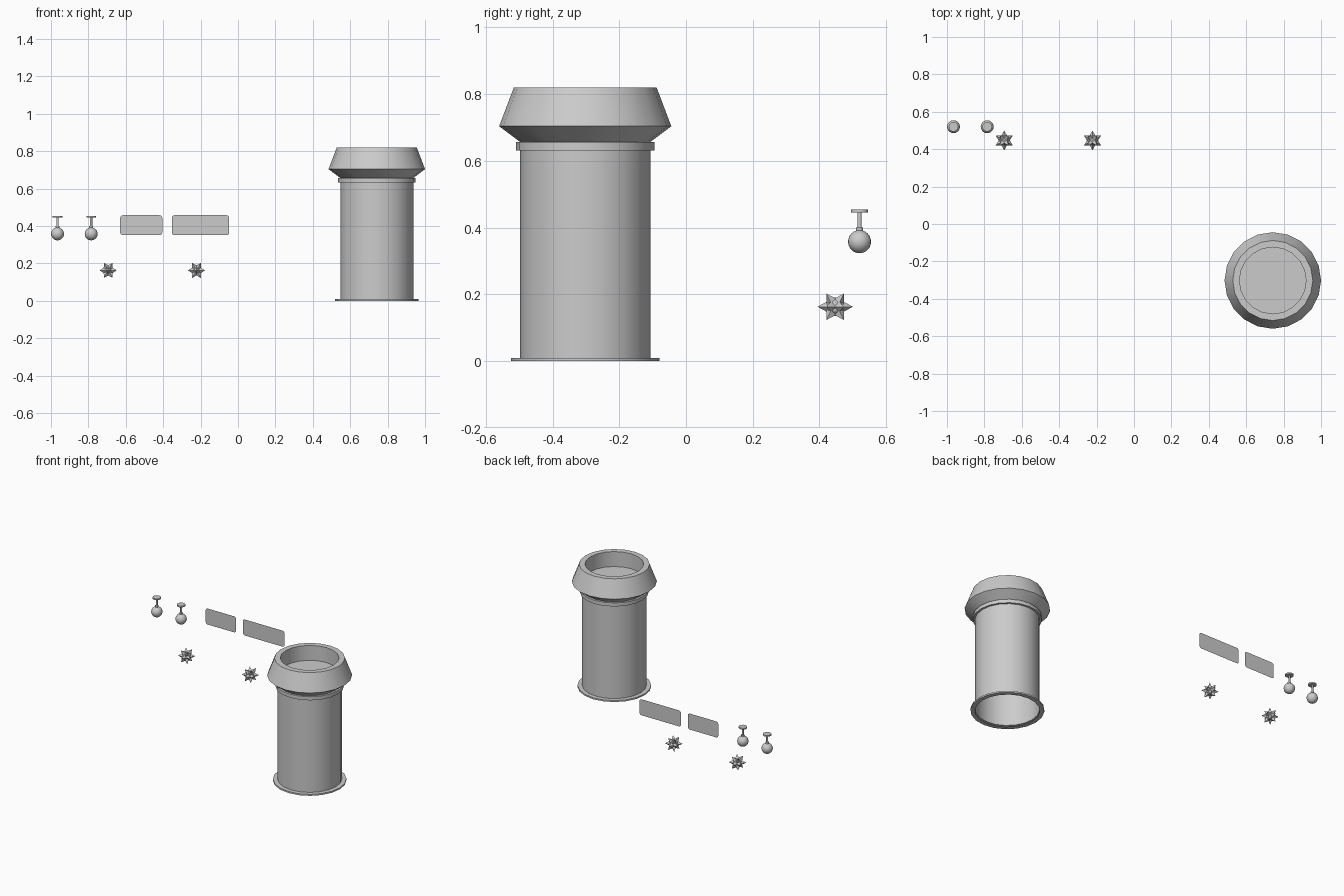
import bpy, bmesh, math
from mathutils import Vector

if "Cube" in bpy.data.objects:
    bpy.data.objects.remove(bpy.data.objects["Cube"])

grey = bpy.data.materials.new("light_grey")
grey.diffuse_color = (0.6, 0.6, 0.6, 1)
grey.use_nodes = True
grey.node_tree.nodes["Principled BSDF"].inputs["Base Color"].default_value = grey.diffuse_color


def finish(name, bm, loc, smooth=True):
    mesh = bpy.data.meshes.new(name)
    bm.to_mesh(mesh)
    bm.free()
    mesh.materials.append(grey)
    ob = bpy.data.objects.new(name, mesh)
    ob.location = loc
    bpy.context.collection.objects.link(ob)
    if smooth:
        bpy.ops.object.select_all(action='DESELECT')
        ob.select_set(True)
        bpy.context.view_layer.objects.active = ob
        bpy.ops.object.shade_smooth_by_angle(angle=math.radians(30))
    return ob


def lathe(name, profile, sides, loc):
    """Spin (radius, height) points, listed from bottom to top outside, around z."""
    bm = bmesh.new()
    rings = []
    for r, z in profile:
        if r == 0:
            rings.append([bm.verts.new((0, 0, z))] * sides)
        else:
            rings.append([bm.verts.new((r * math.cos(math.tau * i / sides),
                                        r * math.sin(math.tau * i / sides), z))
                          for i in range(sides)])
    for a, b in zip(rings, rings[1:]):
        for i in range(sides):
            j = (i + 1) % sides
            loop = list(dict.fromkeys((a[i], a[j], b[j], b[i])))
            bm.faces.new(loop)
    return finish(name, bm, loc)


# Hollow column: base flange, shaft, neck ring, flared head and recessed top
lathe("column", [(0.195, 0), (0.223, 0), (0.223, 0.01), (0.195, 0.01),
                 (0.195, 0.632), (0.208, 0.632), (0.208, 0.656), (0.194, 0.656),
                 (0.258, 0.704), (0.214, 0.82), (0.178, 0.82), (0.178, 0.72),
                 (0, 0.72)], 20, (0.742, -0.302, 0))

# Hanging lamps: ball, collar, stem and ceiling disc
ball = [(0.0345 * math.sin(math.pi * k / 12), 0.358 - 0.0345 * math.cos(math.pi * k / 12))
        for k in range(1, 12)]
lamp = [(0, 0.3235)] + ball + [(0.0105, 0.391), (0.0105, 0.4), (0.006, 0.4),
                               (0.006, 0.446), (0.0255, 0.446), (0.0255, 0.455), (0, 0.455)]
for side, x in (("left", -0.965), ("right", -0.785)):
    lathe("lamp_" + side, lamp, 20, (x, 0.52, 0))

# Spiked stars: a small core with pyramids at both poles of y and on three rings
directions = [Vector((0, 1, 0)), Vector((0, -1, 0))]
for lat in (-30, 30):
    for k in range(6):
        c, a = math.cos(math.radians(lat)), math.radians(60 * k)
        directions.append(Vector((c * math.cos(a), math.sin(math.radians(lat)), c * math.sin(a))))


def star(name, loc, reach=0.053):
    bm = bmesh.new()
    bmesh.ops.create_icosphere(bm, subdivisions=2, radius=0.028)
    for d in directions:
        side = d.cross(Vector((0, 1, 0)))
        side = side.normalized() if side.length > 0.1 else Vector((1, 0, 0))
        up = d.cross(side)
        base = [bm.verts.new(d * 0.02 + s * 0.018)
                for s in (side, up, -side, -up)]
        tip = bm.verts.new(d * reach)
        for i in range(4):
            bm.faces.new((base[i], base[(i + 1) % 4], tip))
    return finish(name, bm, loc, smooth=False)


star("star_left", (-0.694, 0.447, 0.163))
star("star_right", (-0.222, 0.447, 0.163))


# Flat wall panels with rounded corners
def panel(name, x0, x1, z0, z1, r=0.015):
    bm = bmesh.new()
    pts = []
    for cx, cz, start in ((x1 - r, z1 - r, 0), (x0 + r, z1 - r, 90),
                          (x0 + r, z0 + r, 180), (x1 - r, z0 + r, 270)):
        for k in range(5):
            a = math.radians(start + 22.5 * k)
            pts.append(bm.verts.new((cx + r * math.cos(a), 0, cz + r * math.sin(a))))
    bm.faces.new(pts)
    return finish(name, bm, (0, 0.558, 0), smooth=False)


panel("panel_short", -0.63, -0.405, 0.351, 0.458)
panel("panel_long", -0.354, -0.047, 0.351, 0.458)
